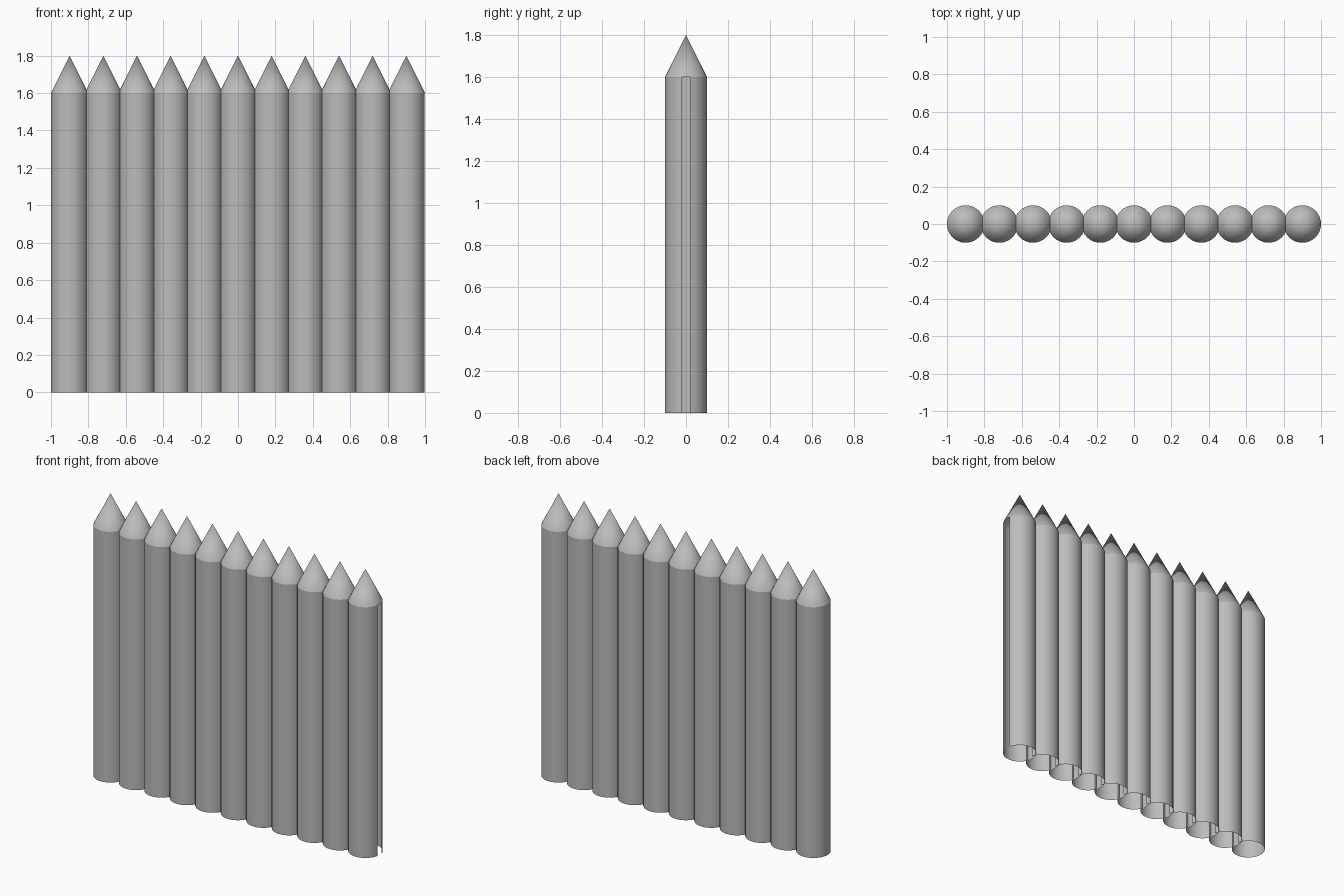
import bpy, bmesh, math

cube = bpy.data.objects.get("Cube")
if cube:
    bpy.data.objects.remove(cube, do_unlink=True)

COUNT, SPACING = 11, 0.18
RADIUS, WALL_TOP, TIP = 0.1, 1.6, 1.8
SIDES = 32

grey = bpy.data.materials.new("plain_grey")
grey.use_nodes = True
colour = (0.5, 0.5, 0.5, 1)
grey.diffuse_color = colour
grey.node_tree.nodes["Principled BSDF"].inputs["Base Color"].default_value = colour


def ring(bm, z):
    angles = [2 * math.pi * i / SIDES for i in range(SIDES)]
    return [bm.verts.new((RADIUS * math.cos(a), RADIUS * math.sin(a), z)) for a in angles]


def stake_mesh():
    bm = bmesh.new()
    bottom, top = ring(bm, 0), ring(bm, WALL_TOP)
    tip = bm.verts.new((0, 0, TIP))
    for i in range(SIDES):
        j = (i + 1) % SIDES
        # hollow shaft, with a narrow open slot facing +x
        if i not in (0, SIDES - 1):
            bm.faces.new((bottom[i], bottom[j], top[j], top[i]))
        # pointed cap
        bm.faces.new((top[i], top[j], tip))
    mesh = bpy.data.meshes.new("stake")
    bm.to_mesh(mesh)
    bm.free()
    mesh.materials.append(grey)
    return mesh


# row of overlapping stakes
mesh = stake_mesh()
for n in range(COUNT):
    stake = bpy.data.objects.new(f"stake_{n + 1}", mesh)
    stake.location.x = (n - (COUNT - 1) / 2) * SPACING
    bpy.context.collection.objects.link(stake)

# smooth round sides, crisp edge under each point
bpy.ops.object.select_all(action="DESELECT")
stake.select_set(True)
bpy.context.view_layer.objects.active = stake
bpy.ops.object.shade_smooth_by_angle(angle=math.radians(20))
